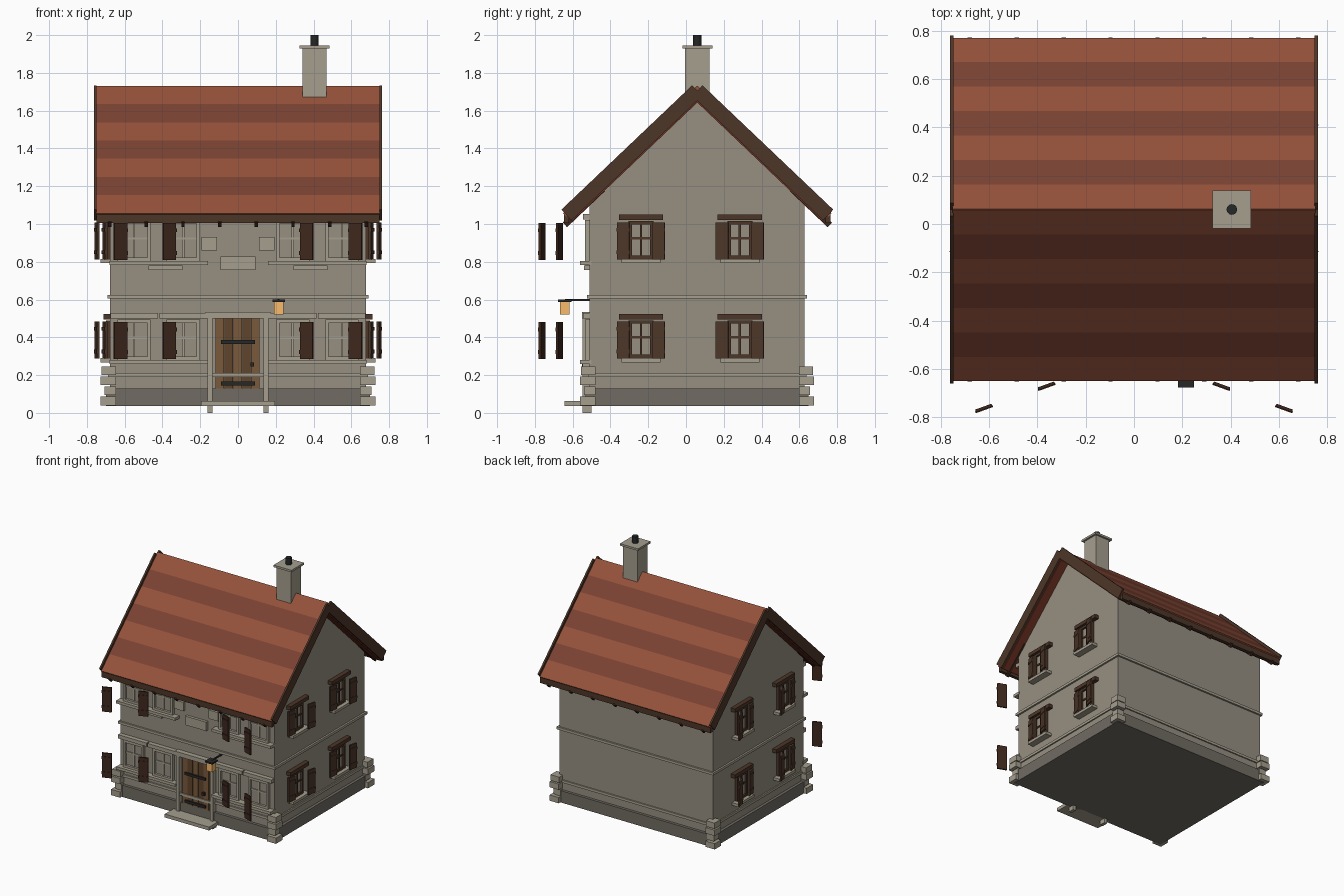
import bpy, bmesh, math
from mathutils import Matrix, Vector

if "Cube" in bpy.data.objects:
    bpy.data.objects.remove(bpy.data.objects["Cube"])

mats = {}
# Display colours, 0-255; converted to linear below
COL = dict(wall=(149, 141, 128), base=(112, 108, 99), stone=(164, 157, 141), timber=(78, 57, 45),
           dark=(64, 43, 34), tile_a=(147, 82, 61), tile_b=(121, 68, 54), soffit=(112, 55, 40),
           plank_a=(121, 90, 60), plank_b=(96, 70, 48), iron=(42, 43, 43), glow=(250, 186, 108))
I = Matrix.Identity(4)
T = Matrix.Translation


def mat(key):
    if key not in mats:
        mats[key] = bpy.data.materials.new(key)
        mats[key].diffuse_color = (*[(c / 255) ** 2.2 for c in COL[key]], 1)
    return mats[key]


def finish(name, bm, key):
    bmesh.ops.recalc_face_normals(bm, faces=bm.faces)
    me = bpy.data.meshes.new(name)
    bm.to_mesh(me)
    bm.free()
    me.materials.append(mat(key))
    ob = bpy.data.objects.new(name, me)
    bpy.context.collection.objects.link(ob)
    return ob


def boxes(name, key, items, M=I):
    """Each item is x0, x1, y0, y1, z0, z1 with an optional matrix; M applies to all."""
    bm = bmesh.new()
    for it in items:
        x0, x1, y0, y1, z0, z1 = it[:6]
        m = it[6] if len(it) > 6 else I
        c = Vector((x0 + x1, y0 + y1, z0 + z1)) / 2
        bmesh.ops.create_cube(bm, size=1, matrix=M @ m @ T(c) @ Matrix.Diagonal((x1 - x0, y1 - y0, z1 - z0, 1)))
    return finish(name, bm, key)


W, Y0, Y1, YC = .677, -.51, .627, .06

# Walls: gable profile extruded along x
bm = bmesh.new()
prof = [(Y0, .04), (Y1, .04), (Y1, 1.115), (YC, 1.66), (Y0, 1.115)]
face = bm.faces.new([bm.verts.new((-W, y, z)) for y, z in prof])
ext = bmesh.ops.extrude_face_region(bm, geom=[face])
bmesh.ops.translate(bm, vec=(2 * W, 0, 0), verts=[v for v in ext['geom'] if isinstance(v, bmesh.types.BMVert)])
finish("walls", bm, "wall")


def around(d, z0, z1):
    return (-W - d, W + d, Y0 - d, Y1 + d, z0, z1)


# Foundation, string courses and corner stones
boxes("foundation", "base", [around(.022, .036, .13)])
boxes("plinth_band", "stone", [around(.01, .19, .21)])
boxes("floor_band", "stone", [around(.014, .605, .625)])
quoins = []
for i in range(4):
    d = (.05, .03)[i % 2] if i < 2 else (.05, .045)[i % 2]
    z = .04 + i * .0535
    for sx in (-1, 1):
        xs = sorted((sx * (W + d), sx * (W - .03)))
        quoins += [(*xs, Y0 - d, Y0 + .03, z, z + .046), (*xs, Y1 - .03, Y1 + d, z, z + .046)]
boxes("corner_stones", "stone", quoins)

# Roof: local y runs down the slope, local z is the slope normal
A = math.radians(43.55)
front_slope = T((0, YC, 1.705)) @ Matrix.Rotation(math.pi, 4, 'Z') @ Matrix.Rotation(-A, 4, 'X')
back_slope = T((0, YC, 1.705)) @ Matrix.Rotation(-A, 4, 'X')
for side, S in (("front", front_slope), ("back", back_slope)):
    s0 = -.017
    step = (.962 - s0) / 7
    for key, start in (("tile_a", 0), ("tile_b", 1)):
        boxes(f"{side}_roof_{key}", key,
              [(-.752, .752, s0 + i * step, s0 + (i + 1) * step, -.005, .02) for i in range(start, 7, 2)], S)
    boxes(f"{side}_roof_deck", "soffit", [(-.745, .745, 0, .955, -.045, -.005)], S)
    boxes(f"{side}_barge_boards", "timber", [(s - .007, s + .007, 0, .955, -.038, .04) for s in (-.755, .755)], S)
    boxes(f"{side}_rafter_tails", "dark",
          [(x - .009, x + .009, .72, .997, -.048, -.015) for x in (-.68 + i * 1.36 / 7 for i in range(8))], S)
boxes("eave_fascias", "timber", [(-.75, .75, YC + s * .692 - .013, YC + s * .692 + .013, 1.005, 1.052)
                                 for s in (-1, 1)])

# Chimney
cx = .405
boxes("chimney_stack", "stone", [(cx - .064, cx + .064, YC - .064, YC + .064, 1.5, 1.932)])
boxes("chimney_cap", "stone", [(cx - .079, cx + .079, YC - .079, YC + .079, 1.93, 1.946)])
bm = bmesh.new()
bmesh.ops.create_cone(bm, cap_ends=True, segments=12, radius1=.022, radius2=.022, depth=.08,
                      matrix=T((cx, YC, 1.96)))
finish("chimney_pot", bm, "iron")


def shutter(M, w=.036, h=.196):
    """Leaf centred on the matrix, with two battens."""
    return ([(-w, w, -.006, .006, -h / 2, h / 2, M)] +
            [(-w - .002, w + .002, -.009, .0, z - .01, z + .01, M) for z in (-.06, .06)])


def window(name, M, w, h, frame, lintel, sill, lintel_key, frame_key):
    """Local x along the wall, -y outward, z = 0 at the sill top."""
    t = .018
    boxes(name + "_pane", "wall", [(-w, w, -.008, .01, 0, h)], M)
    boxes(name + "_frame", frame_key, [(-w - t, -w, -frame, .01, 0, h), (w, w + t, -frame, .01, 0, h),
                                       (-w, w, -frame, .01, h - t, h), (-w, w, -frame, .01, 0, t)], M)
    boxes(name + "_bars", frame_key, [(-.006, .006, -.016, .01, 0, h),
                                      (-w, w, -.015, .01, h * .55 - .006, h * .55 + .006)], M)
    boxes(name + "_lintel", lintel_key, [(-lintel, lintel, -.035, .01, h + .005, h + .034)], M)
    boxes(name + "_sill", "stone", [(-sill, sill, -.052, .01, -.022, 0)], M)


MX = Matrix.Diagonal((-1, 1, 1, 1))
tilt = Matrix.Rotation(math.radians(20), 4, 'Z')
swing = Matrix.Rotation(math.radians(-13), 4, 'Z')
for f, floor in enumerate(("lower", "upper")):
    dz = f * .525
    for side, mir in (("left", I), ("right", MX)):
        # Front windows with stone surrounds and wide-swung shutters
        for i, x in enumerate((-.55, -.29)):
            window(f"{floor}_{side}_front_window_{i}", mir @ T((x, Y0, .28 + dz)), .07, .215, .026,
                   .126, .13, "stone", "stone")
        leaves = []
        for x, y in ((-.622, -.762), (-.363, -.67)):
            leaves += shutter(mir @ T((x, y, .382 + dz)) @ tilt)
        boxes(f"{floor}_{side}_front_shutters", "dark", leaves)
        # Gable windows with timber lintels and shutters
        for i, y in enumerate((-.238, .285)):
            M = mir @ T((-W, y, .29 + dz)) @ Matrix.Rotation(-math.pi / 2, 4, 'Z') @ MX
            window(f"{floor}_{side}_gable_window_{i}", M, .048, .2, .022, .117, .103, "timber", "timber")
            boxes(f"{floor}_{side}_gable_shutters_{i}", "timber",
                  shutter(M @ T((-.094, -.028, .095)) @ swing, .033)
                  + shutter(M @ T((.094, -.07, .095)) @ swing, .033))

# Front facade stones: side blocks, lower brackets and central panel
boxes("facade_blocks", "stone", [(s * .152 - .042, s * .152 + .042, Y0 - .018, Y0 + .01, .86, .93) for s in (-1, 1)]
      + [(s * .385 - .09, s * .385 + .09, Y0 - .03, Y0 + .01, .757, .78) for s in (-1, 1)]
      + [(-.092, .092, Y0 - .022, Y0 + .01, .757, .828)])

# Door: planks, straps, handle, frame and step
for key, start in (("plank_a", 0), ("plank_b", 1)):
    boxes("door_" + key, key, [(-.118 + i * .047, -.074 + i * .047, Y0 - .022, Y0 + .01, .125, .5)
                               for i in range(start, 5, 2)])
boxes("door_ironwork", "iron", [(-.09, .09, Y0 - .034, Y0 - .02, z, z + .02) for z in (.145, .365)]
      + [(.065, .085, Y0 - .04, Y0 - .02, .245, .268)])
boxes("door_crossbar", "stone", [(-.14, .14, Y0 - .03, Y0 - .022, .19, .21)])
boxes("door_posts", "stone", [(s * .149 - .013, s * .149 + .013, Y0 - .038, Y0 + .01, 0, .5) for s in (-1, 1)])
boxes("door_head", "stone", [(-.172, .172, Y0 - .04, Y0 + .01, .5, .535)])
boxes("door_step", "stone", [(-.195, .195, -.643, Y0, .036, .063)])

# Wall lantern
boxes("lantern_arm", "iron", [(.209, .221, -.64, Y0, .593, .602)])
boxes("lantern_cap", "iron", [(.182, .248, -.677, -.607, .587, .599)])
boxes("lantern_glass", "glow", [(.19, .24, -.667, -.617, .52, .588)])

for m in bpy.data.materials:
    if m.users and not m.is_grease_pencil:
        m.use_nodes = True
        m.node_tree.nodes["Principled BSDF"].inputs["Base Color"].default_value = m.diffuse_color
